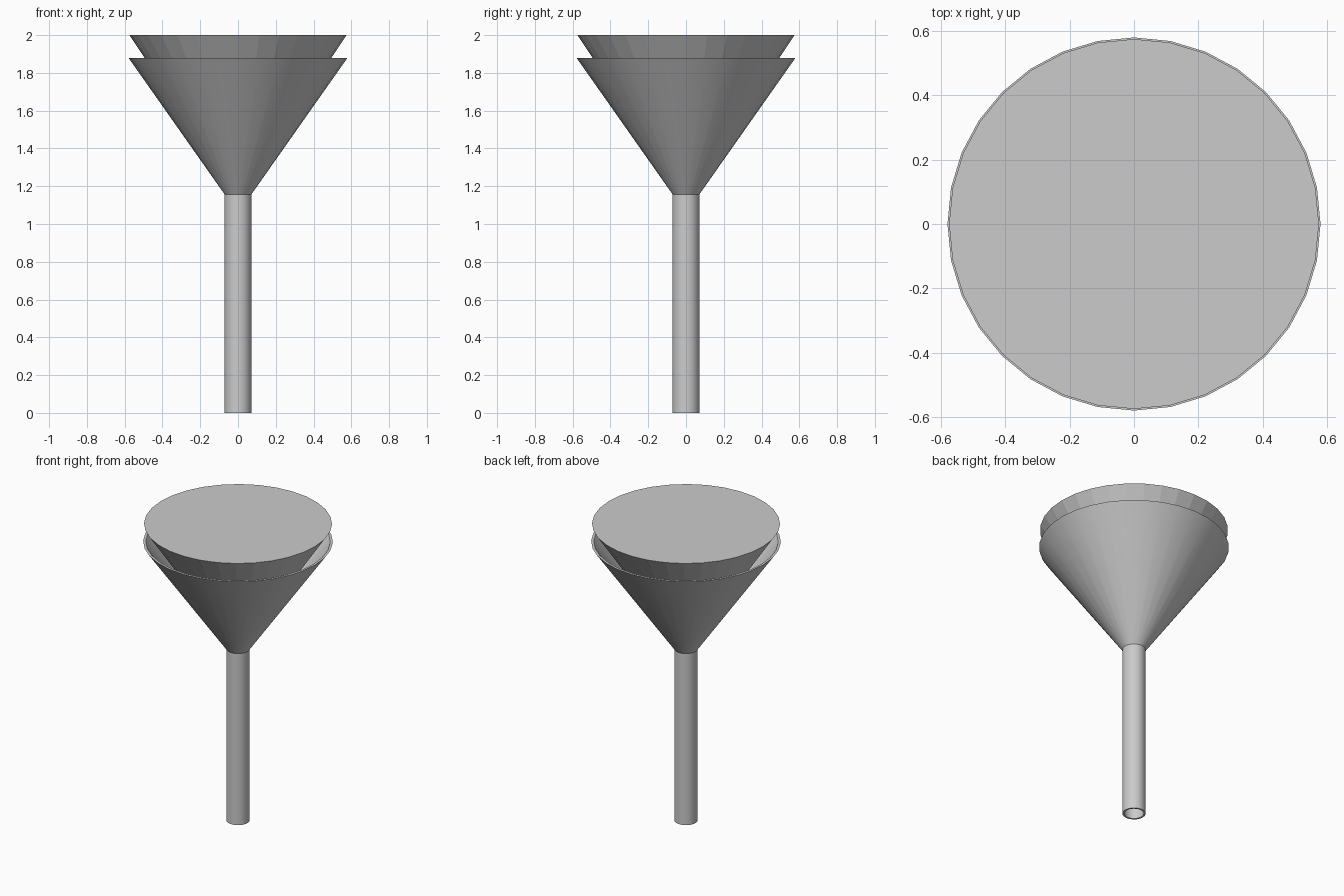
import bpy, bmesh
from math import cos, sin, tau

if "Cube" in bpy.data.objects:
    bpy.data.objects.remove(bpy.data.objects["Cube"])

SIDES = 32


def revolve(name, profile, closed=False, smooth=False):
    """Spin an (r, z) profile round z; radius 0 makes a single tip vertex."""
    bm = bmesh.new()
    rings = []
    for r, z in profile:
        if r == 0:
            rings.append([bm.verts.new((0, 0, z))] * SIDES)
        else:
            rings.append([bm.verts.new((r * cos(tau * i / SIDES), r * sin(tau * i / SIDES), z))
                          for i in range(SIDES)])
    pairs = list(zip(rings, rings[1:]))
    if closed:
        pairs.append((rings[-1], rings[0]))
    for a, b in pairs:
        for i in range(SIDES):
            j = (i + 1) % SIDES
            bm.faces.new(list(dict.fromkeys((a[i], a[j], b[j], b[i]))))
    if not closed:
        bm.faces.new(rings[-1])  # flat lid
    bmesh.ops.recalc_face_normals(bm, faces=bm.faces[:])
    mesh = bpy.data.meshes.new(name)
    bm.to_mesh(mesh)
    bm.free()
    obj = bpy.data.objects.new(name, mesh)
    bpy.context.collection.objects.link(obj)
    if smooth:
        bpy.ops.object.select_all(action='DESELECT')
        obj.select_set(True)
        bpy.context.view_layer.objects.active = obj
        bpy.ops.object.shade_smooth_by_angle()
    return obj


# Hollow funnel: outer stem and cone, rim, then inner cone and bore
revolve("funnel", [(0.071, 0), (0.071, 1.157), (0.58, 1.88),
                   (0.564, 1.88), (0.06, 1.163), (0.06, 0)], closed=True, smooth=True)

# Filter cone resting inside the funnel, with a flat top
revolve("filter_cone", [(0, 1.14), (0.575, 2.0)])
